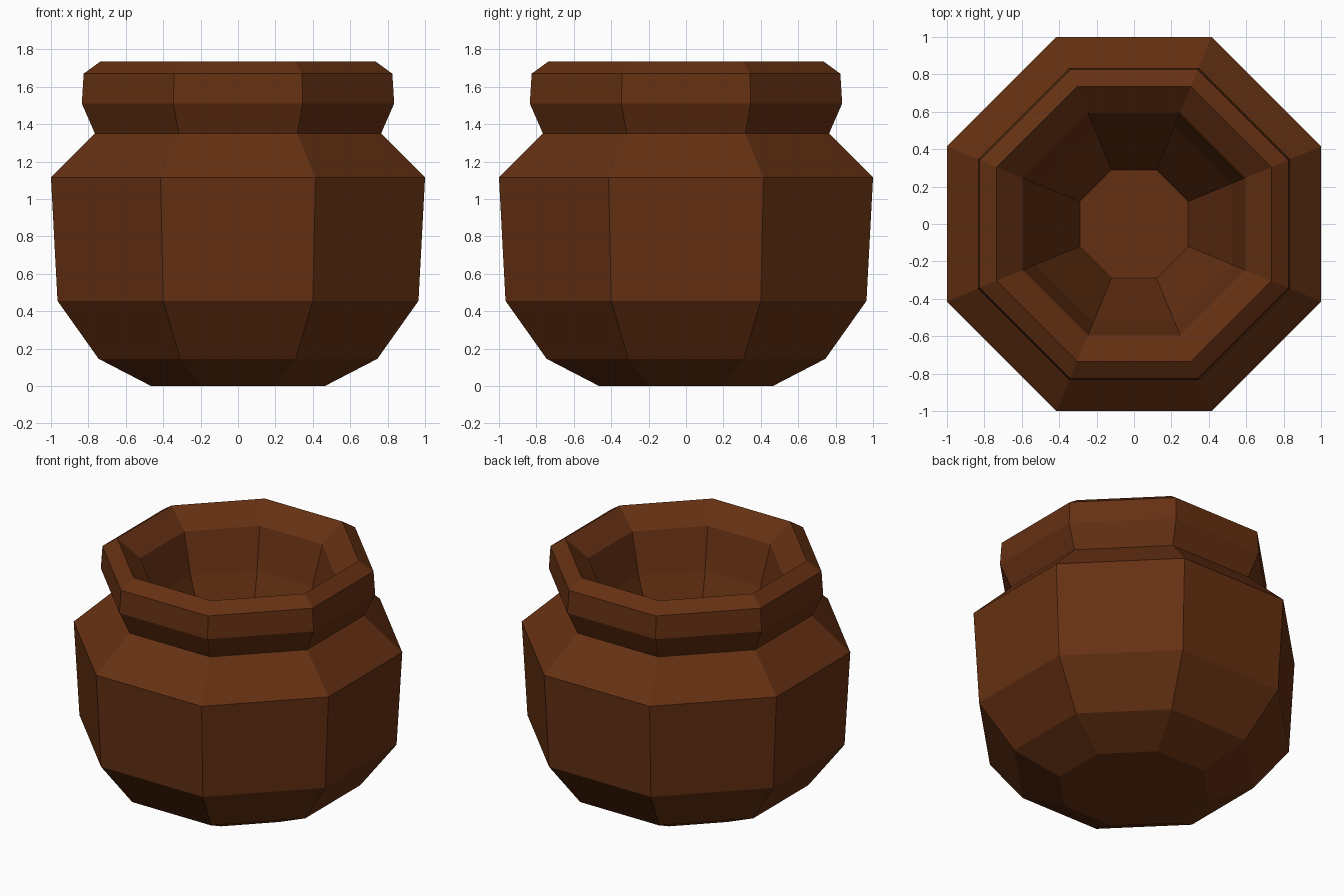
import bpy, bmesh, math

if "Cube" in bpy.data.objects:
    bpy.data.objects.remove(bpy.data.objects["Cube"])

SIDES = 8

# Pot wall as (flat-to-centre distance, height): outside bottom, up, over the rim, down inside
PROFILE = [
    (0.465, 0.0), (0.745, 0.145), (0.965, 0.455), (1.0, 1.115),
    (0.765, 1.35), (0.835, 1.51), (0.825, 1.67), (0.735, 1.735),
    (0.595, 1.61), (0.525, 1.33), (0.29, 0.72),
]


def ring(bm, apothem, z):
    r = apothem / math.cos(math.pi / SIDES)
    return [bm.verts.new((r * math.cos((i + 0.5) * 2 * math.pi / SIDES),
                          r * math.sin((i + 0.5) * 2 * math.pi / SIDES), z))
            for i in range(SIDES)]


bm = bmesh.new()
rings = [ring(bm, a, z) for a, z in PROFILE]

# Faceted walls
for lower, upper in zip(rings, rings[1:]):
    for i in range(SIDES):
        j = (i + 1) % SIDES
        bm.faces.new((lower[i], lower[j], upper[j], upper[i]))

# Underside and inner floor
bm.faces.new(rings[0][::-1])
bm.faces.new(rings[-1])
bmesh.ops.recalc_face_normals(bm, faces=bm.faces)

mesh = bpy.data.meshes.new("clay_pot")
bm.to_mesh(mesh)
bm.free()
pot = bpy.data.objects.new("clay_pot", mesh)
bpy.context.collection.objects.link(pot)

# Brown clay
clay = bpy.data.materials.new("brown_clay")
clay.diffuse_color = (0.13, 0.03, 0.006, 1.0)
clay.use_nodes = True
clay.node_tree.nodes["Principled BSDF"].inputs["Base Color"].default_value = clay.diffuse_color
mesh.materials.append(clay)
